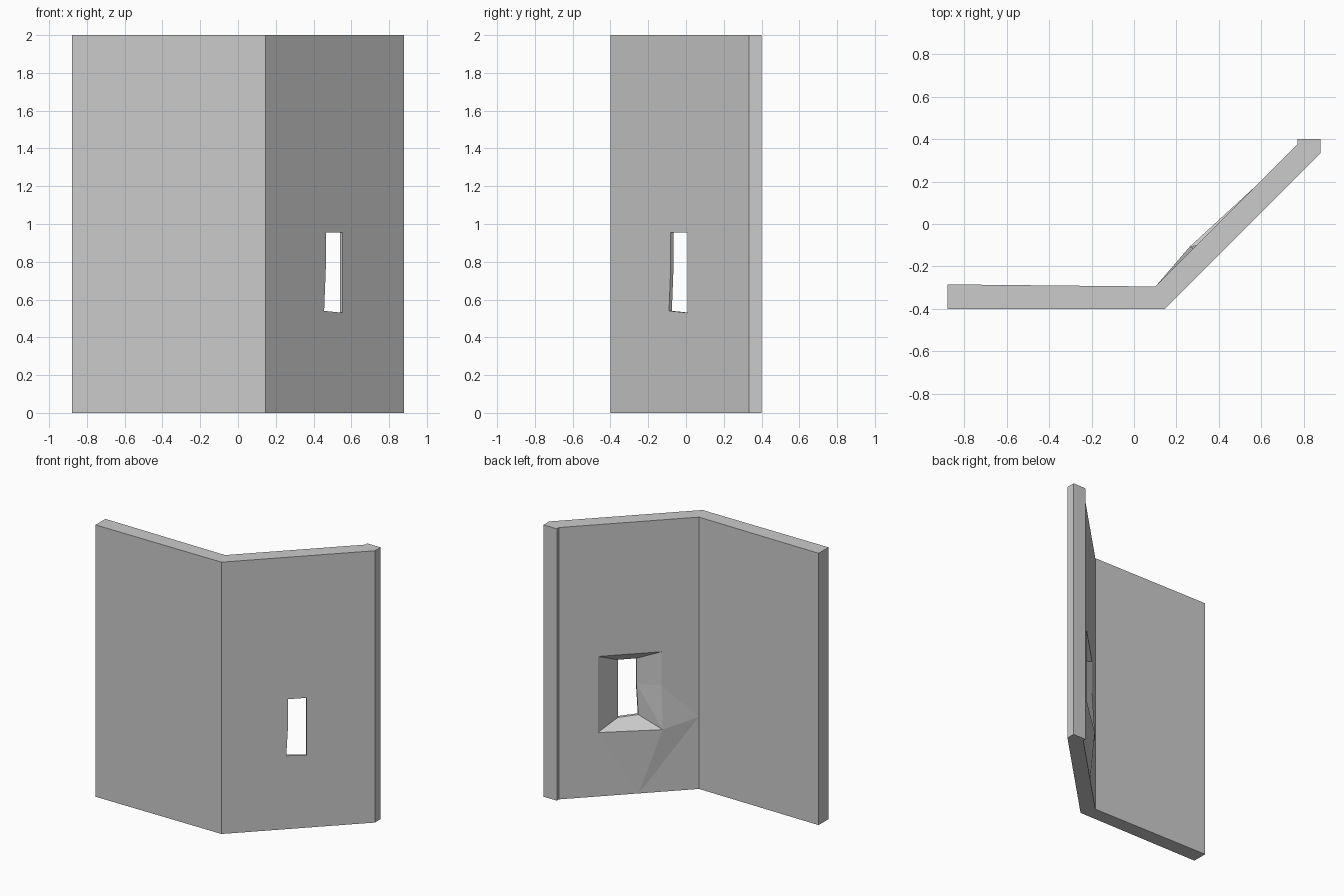
import bpy
import bmesh

cube = bpy.data.objects.get("Cube")
if cube:
    bpy.data.objects.remove(cube, do_unlink=True)

HEIGHT = 2.0
bm = bmesh.new()


def face(*verts):
    bm.faces.new(verts)


def inner(x, z, bulge=0.0):
    """Point on the inside of the slanted wing."""
    return bm.verts.new((x - bulge, x - 0.396 + bulge, z))


def outer(x, z, depth=0.0):
    """Point on the outside of the slanted wing, or set into its thickness."""
    return bm.verts.new((x - depth, x - 0.546 + depth, z))


# Floor plan, anticlockwise from the outer end of the straight wing
plan = [(-0.88, -0.4), (0.146, -0.4), (0.88, 0.334), (0.88, 0.4),
        (0.772, 0.4), (0.772, 0.376), (0.101, -0.295), (-0.88, -0.285)]
low = [bm.verts.new((x, y, 0)) for x, y in plan]
top = [bm.verts.new((x, y, HEIGHT)) for x, y in plan]
c0, d0, b0, a0 = low[1], low[2], low[5], low[6]
c2, d2, b2, a2 = top[1], top[2], top[5], top[6]
foot = inner(0.39, 0)
corner = bm.verts.new((0.101, -0.295, 0.53))

# Top, underside, ends and straight wing
face(*top)
face(*reversed(low[:6] + [foot] + low[6:]))
for i in (0, 2, 3, 4, 7):
    j = (i + 1) % 8
    face(low[i], low[j], top[j], top[i])
face(a0, low[7], top[7], a2, corner)

# Window rings: lower left, middle left, upper left, upper right, lower right
slit = [(0.456, 0.54), (0.465, 0.77), (0.465, 0.955), (0.554, 0.955), (0.554, 0.53)]
front = [outer(x, z) for x, z in slit]
neck = [outer(x, z, 0.015) for x, z in slit]
back = [inner(0.277, 0.465, 0.013), inner(0.28, 0.78), inner(0.28, 1.03),
        inner(0.585, 1.03), inner(0.585, 0.47)]

# Outside of the slanted wing around the slit
bl, ml, tl, tr, br = front
face(c0, d0, br, bl)
face(d0, d2, tr, br)
face(d2, c2, tl, tr)
face(c2, c0, bl, ml, tl)

# Inside of the slanted wing, with the bulging lower corner
bl, ml, tl, tr, br = back
face(a0, corner, foot)
face(corner, bl, foot)
face(corner, ml, bl)
face(corner, a2, tl, ml)
face(a2, b2, tr, tl)
face(b2, b0, br, tr)
face(b0, foot, br)
face(foot, bl, br)

# Straight lip and splayed reveal of the window
for i in range(5):
    j = (i + 1) % 5
    face(front[i], front[j], neck[j], neck[i])
    if i == 0:
        face(neck[0], neck[1], back[0])
        face(neck[1], back[1], back[0])
    else:
        face(neck[i], neck[j], back[j], back[i])

bmesh.ops.recalc_face_normals(bm, faces=bm.faces)
mesh = bpy.data.meshes.new("angled_wall")
bm.to_mesh(mesh)
bm.free()
wall = bpy.data.objects.new("angled_wall", mesh)
bpy.context.collection.objects.link(wall)

# Plain grey stone
stone = bpy.data.materials.new("grey_stone")
stone.use_nodes = True
grey = (0.6, 0.6, 0.6, 1)
stone.diffuse_color = grey
stone.node_tree.nodes["Principled BSDF"].inputs["Base Color"].default_value = grey
mesh.materials.append(stone)
